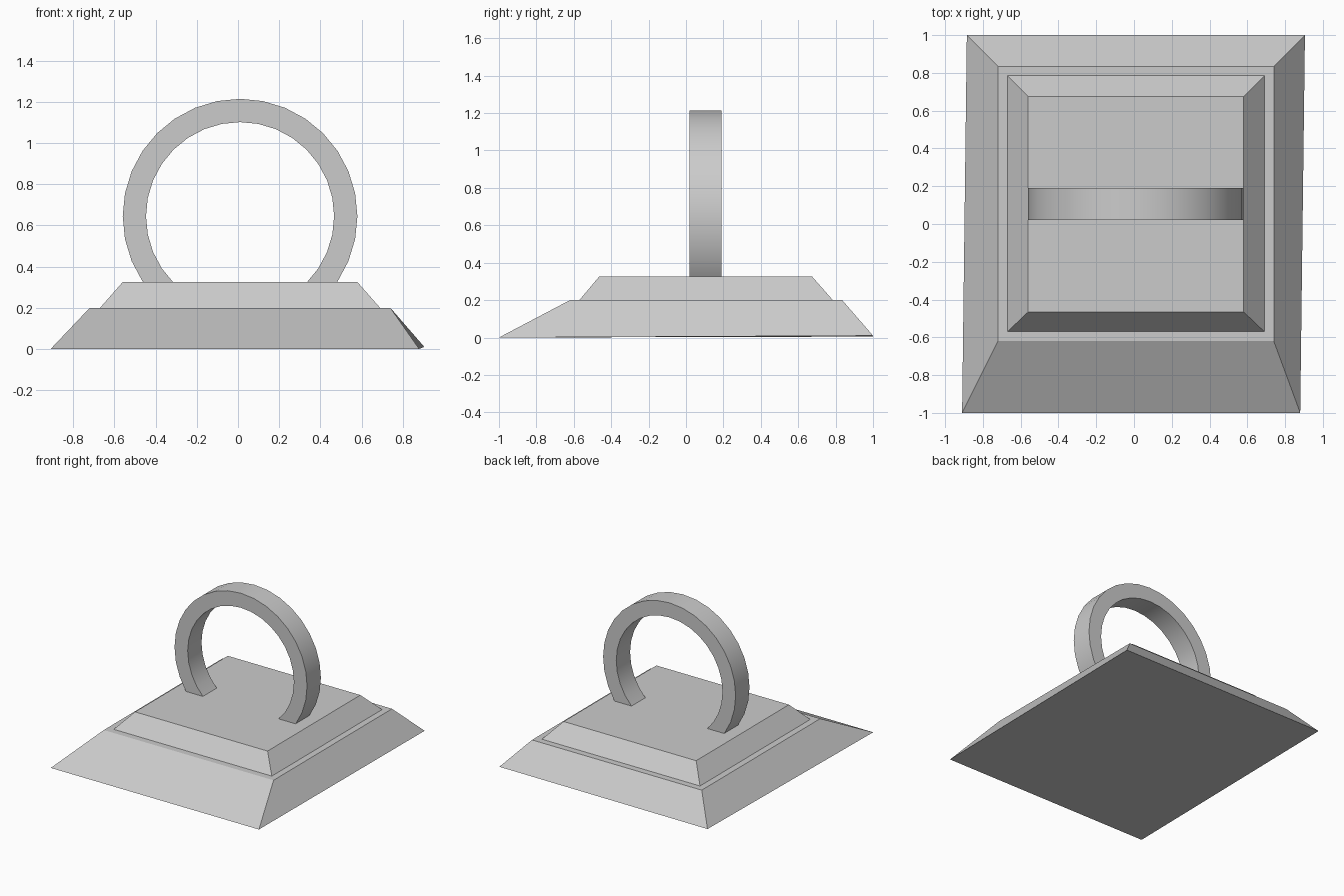
import bpy, bmesh, math

if "Cube" in bpy.data.objects:
    bpy.data.objects.remove(bpy.data.objects["Cube"])

TOP_Z = 0.325


def make_object(name, bm):
    bmesh.ops.recalc_face_normals(bm, faces=bm.faces)
    mesh = bpy.data.meshes.new(name)
    bm.to_mesh(mesh)
    bm.free()
    obj = bpy.data.objects.new(name, mesh)
    bpy.context.collection.objects.link(obj)
    return obj


def rect(x0, x1, y0, y1, z):
    return [(x0, y0, z), (x1, y0, z), (x1, y1, z), (x0, y1, z)]


def bridge(bm, loops):
    """Join successive closed loops of points with quads."""
    rings = [[bm.verts.new(p) for p in loop] for loop in loops]
    for a, b in zip(rings, rings[1:]):
        n = len(a)
        for i in range(n):
            j = (i + 1) % n
            bm.faces.new((a[i], a[j], b[j], b[i]))
    return rings


# Stepped pedestal: slightly skewed foot, sloped sides, narrow ledge, upper tier
bm = bmesh.new()
foot = [(-0.91, -1, 0), (0.88, -1, 0), (0.905, 1, 0.01), (-0.885, 1, 0.005)]
rings = bridge(bm, [
    foot,
    rect(-0.72, 0.74, -0.62, 0.835, 0.2),
    rect(-0.67, 0.69, -0.57, 0.785, 0.2),
    rect(-0.56, 0.58, -0.465, 0.675, TOP_Z),
])
bm.faces.new(rings[0])
bm.faces.new(rings[-1])
make_object("stepped_base", bm)

# Upright ring with a rectangular section, cut off where it meets the base
bm = bmesh.new()
CX, CZ, SIDES = 0.01, 0.645, 32
section = [(0.57, 0.02), (0.57, 0.19), (0.457, 0.19), (0.457, 0.02)]
loops = []
for i in range(SIDES + 1):
    a = 2 * math.pi * i / SIDES
    loops.append([(CX + r * math.cos(a), y, CZ + r * math.sin(a)) for r, y in section])
bridge(bm, loops)
bmesh.ops.remove_doubles(bm, verts=bm.verts, dist=1e-5)
bmesh.ops.bisect_plane(bm, geom=bm.verts[:] + bm.edges[:] + bm.faces[:],
                       plane_co=(0, 0, TOP_Z - 0.003), plane_no=(0, 0, 1),
                       clear_inner=True)
bmesh.ops.holes_fill(bm, edges=[e for e in bm.edges if e.is_boundary], sides=0)
ring = make_object("ring_handle", bm)

# Smooth the curved faces, keep the rims sharp
bpy.context.view_layer.objects.active = ring
ring.select_set(True)
bpy.ops.object.shade_smooth_by_angle(angle=math.radians(30))
